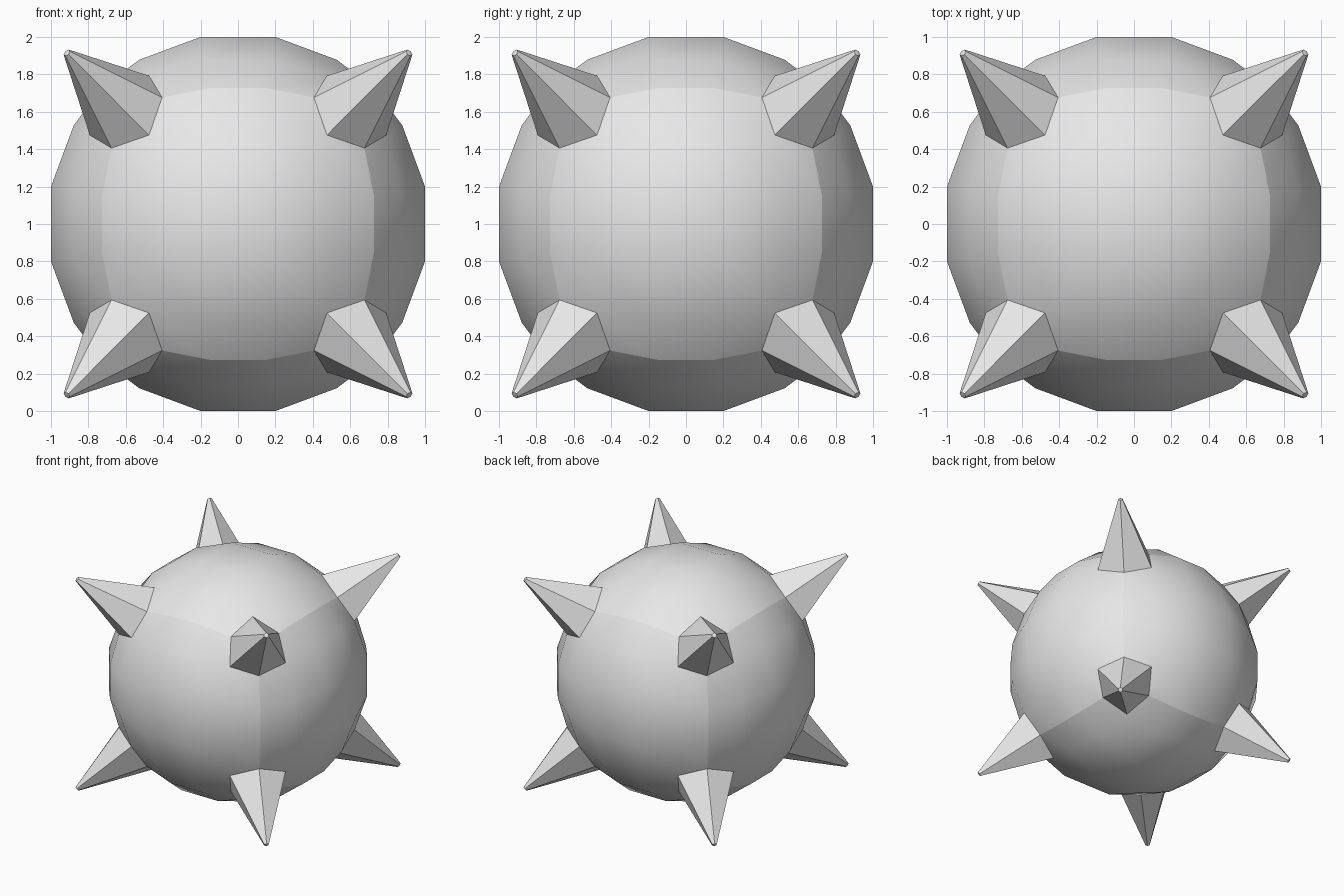
import bpy
import bmesh
from mathutils import Vector

default = bpy.data.objects.get("Cube")
if default:
    bpy.data.objects.remove(default, do_unlink=True)

SEGMENTS = 5        # quads along each cube side
RADIUS = 1.08 ** 0.5
BASE, TIP = 0.585, 0.915   # spike base and tip, per axis
TIP_SCALE = 0.085

grey = bpy.data.materials.new("plain grey")
grey.use_nodes = True
colour = (0.8, 0.8, 0.8, 1)
grey.diffuse_color = colour
grey.node_tree.nodes["Principled BSDF"].inputs["Base Color"].default_value = colour


def on_limits(v):
    """Number of axes on which a cube point lies at the limit."""
    return sum(abs(c) > 0.99 for c in v)


# Gridded cube
bm = bmesh.new()
bmesh.ops.create_cube(bm, size=2)
bmesh.ops.subdivide_edges(bm, edges=bm.edges[:], cuts=SEGMENTS - 1, use_grid_fill=True)

# Smooth panels that meet in sharp seams along the cube edges
for f in bm.faces:
    f.smooth = True
for e in bm.edges:
    middle = (e.verts[0].co + e.verts[1].co) / 2
    e.smooth = on_limits(middle) < 2

# Remember the faces around each corner, then round the cube into a ball
corners = []
for v in bm.verts:
    if on_limits(v.co) == 3:
        corners.append((v.co.copy(), list(v.link_faces)))
for v in bm.verts:
    v.co = v.co.normalized() * RADIUS

# Spikes: pull each corner patch outwards and shrink it to a blunt tip
for direction, patch in corners:
    result = bmesh.ops.extrude_face_region(bm, geom=patch)
    leftover = [f for f in patch if f.is_valid]
    if leftover:
        bmesh.ops.delete(bm, geom=leftover, context='FACES')
    tip_verts = [g for g in result["geom"] if isinstance(g, bmesh.types.BMVert)]
    for v in tip_verts:
        v.co = direction * TIP + (v.co - direction * BASE) * TIP_SCALE
    for f in {f for v in tip_verts for f in v.link_faces}:
        f.smooth = False

bmesh.ops.recalc_face_normals(bm, faces=bm.faces[:])
bmesh.ops.translate(bm, verts=bm.verts[:], vec=Vector((0, 0, 1)))

mesh = bpy.data.meshes.new("spiked_ball")
bm.to_mesh(mesh)
bm.free()
mesh.materials.append(grey)
ball = bpy.data.objects.new("spiked_ball", mesh)
bpy.context.collection.objects.link(ball)
